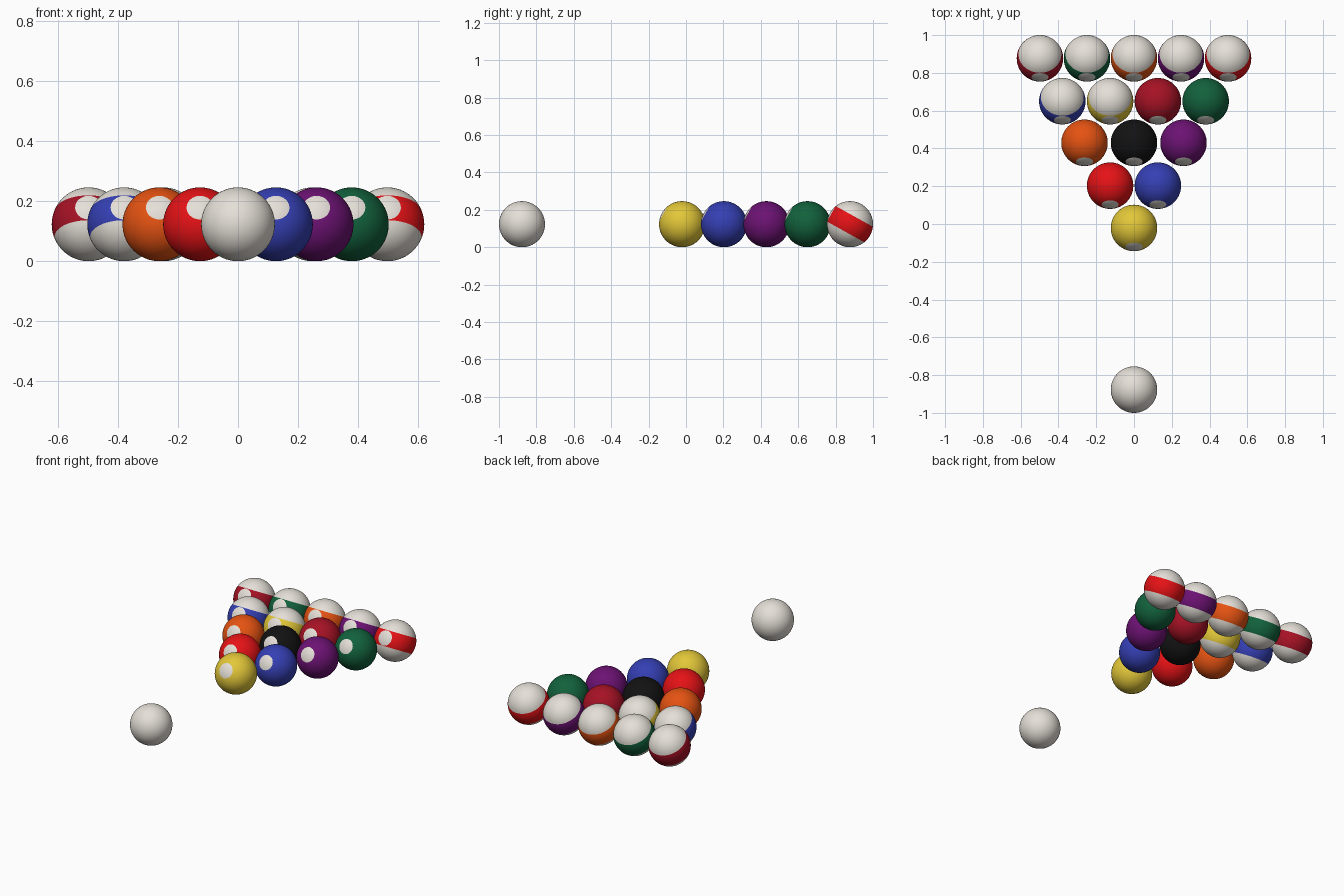
import bpy, bmesh, math
from mathutils import Vector, Matrix

if "Cube" in bpy.data.objects:
    bpy.data.objects.remove(bpy.data.objects["Cube"])

R = 0.123                      # ball radius
TILT = math.radians(29)        # balls lean back so the spots look up a little
SPOT = Vector((0, -math.cos(TILT), math.sin(TILT)))   # spot direction
AXIS = Vector((0, math.sin(TILT), math.cos(TILT)))    # stripe axis
SPOT_CUT = R * math.cos(math.radians(21.7))
STRIPE_CUT = R * 0.385

COLOURS = {
    "white": (0.78, 0.74, 0.68),
    "yellow": (0.76, 0.57, 0.04),
    "blue": (0.035, 0.05, 0.45),
    "red": (0.78, 0.006, 0.008),
    "purple": (0.15, 0.006, 0.17),
    "orange": (0.78, 0.085, 0.006),
    "green": (0.006, 0.12, 0.045),
    "maroon": (0.38, 0.006, 0.018),
    "black": (0.006, 0.006, 0.006),
}
MATS = {}
for name, c in COLOURS.items():
    MATS[name] = bpy.data.materials.new(name)
    MATS[name].diffuse_color = (*c, 1)


def ball(name, x, y, colour, kind):
    """kind: 'plain', 'solid' (with spot) or 'stripe' (with spot and band)"""
    bm = bmesh.new()
    bmesh.ops.create_uvsphere(bm, u_segments=64, v_segments=32, radius=R)
    bmesh.ops.rotate(bm, verts=bm.verts, matrix=Matrix.Rotation(-TILT, 3, 'X'))

    # cut clean edges around the painted areas
    planes = []
    if kind != "plain":
        planes.append((SPOT, SPOT_CUT))
    if kind == "stripe":
        planes += [(AXIS, STRIPE_CUT), (AXIS, -STRIPE_CUT)]
    for n, d in planes:
        bmesh.ops.bisect_plane(bm, geom=bm.verts[:] + bm.edges[:] + bm.faces[:],
                               dist=1e-5, plane_co=n * d, plane_no=n)

    # white spot, white caps outside the stripe
    for f in bm.faces:
        f.smooth = True
        c = f.calc_center_median()
        spot = kind != "plain" and c.dot(SPOT) > SPOT_CUT
        cap = kind == "stripe" and abs(c.dot(AXIS)) > STRIPE_CUT
        f.material_index = 1 if spot or cap else 0

    me = bpy.data.meshes.new(name)
    bm.to_mesh(me)
    bm.free()
    me.materials.append(MATS[colour])
    if kind != "plain":
        me.materials.append(MATS["white"])
    ob = bpy.data.objects.new(name, me)
    ob.location = (x, y, R)
    bpy.context.collection.objects.link(ob)


# racked triangle: row y, spacing in x, balls from left to right
ROWS = [
    (-0.021, 0.0, ["yellow"]),
    (0.203, 0.253, ["red", "blue"]),
    (0.430, 0.262, ["orange", "black", "purple"]),
    (0.650, 0.253, ["blue stripe", "yellow stripe", "maroon", "green"]),
    (0.877, 0.249, ["maroon stripe", "green stripe", "orange stripe",
                    "purple stripe", "red stripe"]),
]
for y, gap, balls in ROWS:
    for i, spec in enumerate(balls):
        colour = spec.split()[0]
        kind = "stripe" if "stripe" in spec else "solid"
        ball(f"{colour}_{kind}_ball", (i - (len(balls) - 1) / 2) * gap, y, colour, kind)

# cue ball
ball("cue_ball", 0, -0.877, "white", "plain")

for m in bpy.data.materials:
    if m.users and not m.is_grease_pencil:
        m.use_nodes = True
        m.node_tree.nodes["Principled BSDF"].inputs["Base Color"].default_value = m.diffuse_color
